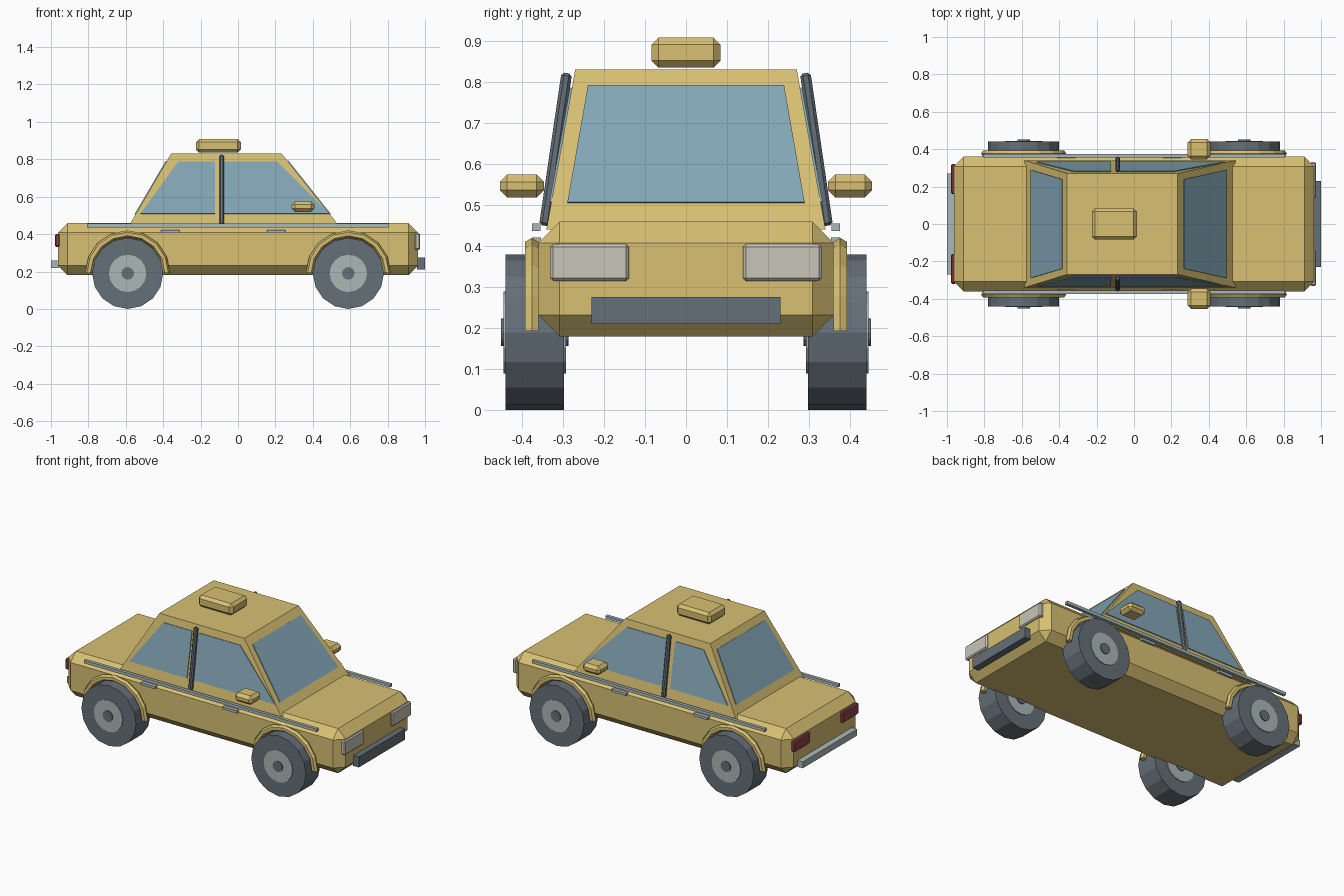
import bpy, bmesh, math
from mathutils import Vector, Matrix

if "Cube" in bpy.data.objects:
    bpy.data.objects.remove(bpy.data.objects["Cube"])


def material(name, rgb):
    m = bpy.data.materials.new(name)
    m.diffuse_color = (*rgb, 1)
    m.use_nodes = True
    m.node_tree.nodes["Principled BSDF"].inputs["Base Color"].default_value = m.diffuse_color
    return m


YELLOW = material("yellow paint", (0.69, 0.53, 0.17))
GLASS = material("blue glass", (0.23, 0.39, 0.48))
DARK = material("dark rubber", (0.13, 0.16, 0.19))
SILVER = material("silver trim", (0.40, 0.48, 0.47))
LAMP = material("pale lamp", (0.58, 0.56, 0.48))
RED = material("red lamp", (0.28, 0.055, 0.065))


def finish(bm, name, mat):
    bmesh.ops.recalc_face_normals(bm, faces=bm.faces)
    me = bpy.data.meshes.new(name)
    bm.to_mesh(me)
    bm.free()
    me.materials.append(mat)
    ob = bpy.data.objects.new(name, me)
    bpy.context.collection.objects.link(ob)
    return ob


def box(name, mat, center, size, bevel=0, tilt=0):
    bm = bmesh.new()
    bmesh.ops.create_cube(bm, size=1, matrix=Matrix.Diagonal((*size, 1)))
    if bevel:
        bmesh.ops.bevel(bm, geom=bm.edges[:], offset=bevel, segments=1,
                        affect='EDGES', profile=0.5)
    bm.transform(Matrix.Translation(center) @ Matrix.Rotation(tilt, 4, 'X'))
    return finish(bm, name, mat)


def prism(name, mat, loop_a, loop_b):
    bm = bmesh.new()
    a = [bm.verts.new(p) for p in loop_a]
    b = [bm.verts.new(p) for p in loop_b]
    bm.faces.new(a)
    bm.faces.new(b)
    for i in range(len(a)):
        j = (i + 1) % len(a)
        bm.faces.new((a[i], a[j], b[j], b[i]))
    return finish(bm, name, mat)


def plate(name, mat, pts, outward):
    pts = [Vector(p) for p in pts]
    n = (pts[1] - pts[0]).cross(pts[2] - pts[0]).normalized()
    if n.dot(Vector(outward)) < 0:
        n = -n
    return prism(name, mat, [p - n * 0.003 for p in pts], [p + n * 0.005 for p in pts])


def disc(name, mat, center, radius, width, sides):
    bm = bmesh.new()
    bmesh.ops.create_cone(bm, cap_ends=True, segments=sides, radius1=radius,
                          radius2=radius, depth=width,
                          matrix=Matrix.Translation(center) @ Matrix.Rotation(math.pi / 2, 4, 'X'))
    return finish(bm, name, mat)


def arch(name, mat, center, R, r, steps=8, sides=6):
    bm = bmesh.new()
    rings = []
    for i in range(steps + 1):
        t = math.pi * i / steps
        ring = []
        for k in range(sides):
            u = 2 * math.pi * k / sides
            d = R + r * math.cos(u)
            ring.append(bm.verts.new((center[0] + d * math.cos(t),
                                      center[1] + r * math.sin(u),
                                      center[2] + d * math.sin(t))))
        rings.append(ring)
    for p, q in zip(rings, rings[1:]):
        for k in range(sides):
            m = (k + 1) % sides
            bm.faces.new((p[k], p[m], q[m], q[k]))
    bm.faces.new(rings[0])
    bm.faces.new(rings[-1])
    return finish(bm, name, mat)


# Cabin surface as a function of height
ROOF = 0.831
def cab_y(z): return 0.27 + (ROOF - z) * 0.18
def cab_rear(z): return -0.357 - (ROOF - z) * 0.586
def cab_front(z): return 0.233 + (ROOF - z) * 0.795


def cabin_loop(z):
    return [(cab_rear(z), -cab_y(z), z), (cab_front(z), -cab_y(z), z),
            (cab_front(z), cab_y(z), z), (cab_rear(z), cab_y(z), z)]


# Body and cabin
box("body", YELLOW, (0, 0, 0.32), (1.925, 0.72, 0.28), 0.052)
prism("cabin", YELLOW, cabin_loop(0.44), cabin_loop(ROOF))
box("roof_sign", YELLOW, (-0.105, 0, 0.872), (0.24, 0.168, 0.073), 0.017)

# Windscreen and rear window
LO, HI = 0.505, 0.79
for name, fx, out in (("windscreen", cab_front, 1), ("rear_window", cab_rear, -1)):
    plate(name, GLASS, [(fx(LO), -0.289, LO), (fx(LO), 0.289, LO),
                        (fx(HI), 0.239, HI), (fx(HI), -0.239, HI)], (out, 0, 0))

# Bumpers
box("front_bumper", DARK, (0.979, 0, 0.243), (0.042, 0.46, 0.066))
box("rear_bumper", SILVER, (-0.979, 0, 0.24), (0.042, 0.54, 0.04))

for s, side in ((-1, "right"), (1, "left")):
    # Side windows
    lo, hi = 0.508, 0.786
    for name, xs in (("rear_side_window", (-0.522, -0.122, -0.122, -0.32)),
                     ("front_side_window", (-0.074, 0.488, 0.212, -0.074))):
        plate(f"{name}_{side}", GLASS,
              [(x, s * cab_y(z), z) for x, z in zip(xs, (lo, lo, hi, hi))], (0, s, 0))
    # Door pillar, trim strip, mirror
    box(f"door_pillar_{side}", DARK, (-0.087, s * 0.318, 0.636), (0.025, 0.026, 0.376),
        0.007, s * math.atan2(0.055, 0.375))
    box(f"side_trim_{side}", SILVER, (0, s * 0.365, 0.446), (1.615, 0.02, 0.019))
    box(f"mirror_{side}", YELLOW, (0.348, s * 0.4, 0.547), (0.122, 0.108, 0.056), 0.018)
    # Door handles
    for name, x in (("rear", -0.363), ("front", 0.205)):
        box(f"{name}_door_handle_{side}", SILVER, (x, s * 0.364, 0.413), (0.1, 0.022, 0.016))
    # Lamps
    box(f"headlight_{side}", LAMP, (0.959, s * 0.235, 0.36), (0.03, 0.192, 0.09), 0.007)
    box(f"tail_light_{side}", RED, (-0.965, s * 0.24, 0.366), (0.026, 0.16, 0.068), 0.006)
    # Wheels and arches
    for x, end in ((-0.59, "rear"), (0.59, "front")):
        c = (x, s * 0.369, 0.19)
        disc(f"{end}_tyre_{side}", DARK, c, 0.19, 0.142, 16)
        disc(f"{end}_hub_{side}", SILVER, c, 0.1, 0.152, 16)
        disc(f"{end}_hub_cap_{side}", DARK, c, 0.034, 0.164, 12)
        arch(f"{end}_wheel_arch_{side}", YELLOW, (x, s * 0.376, 0.193), 0.208, 0.019)
